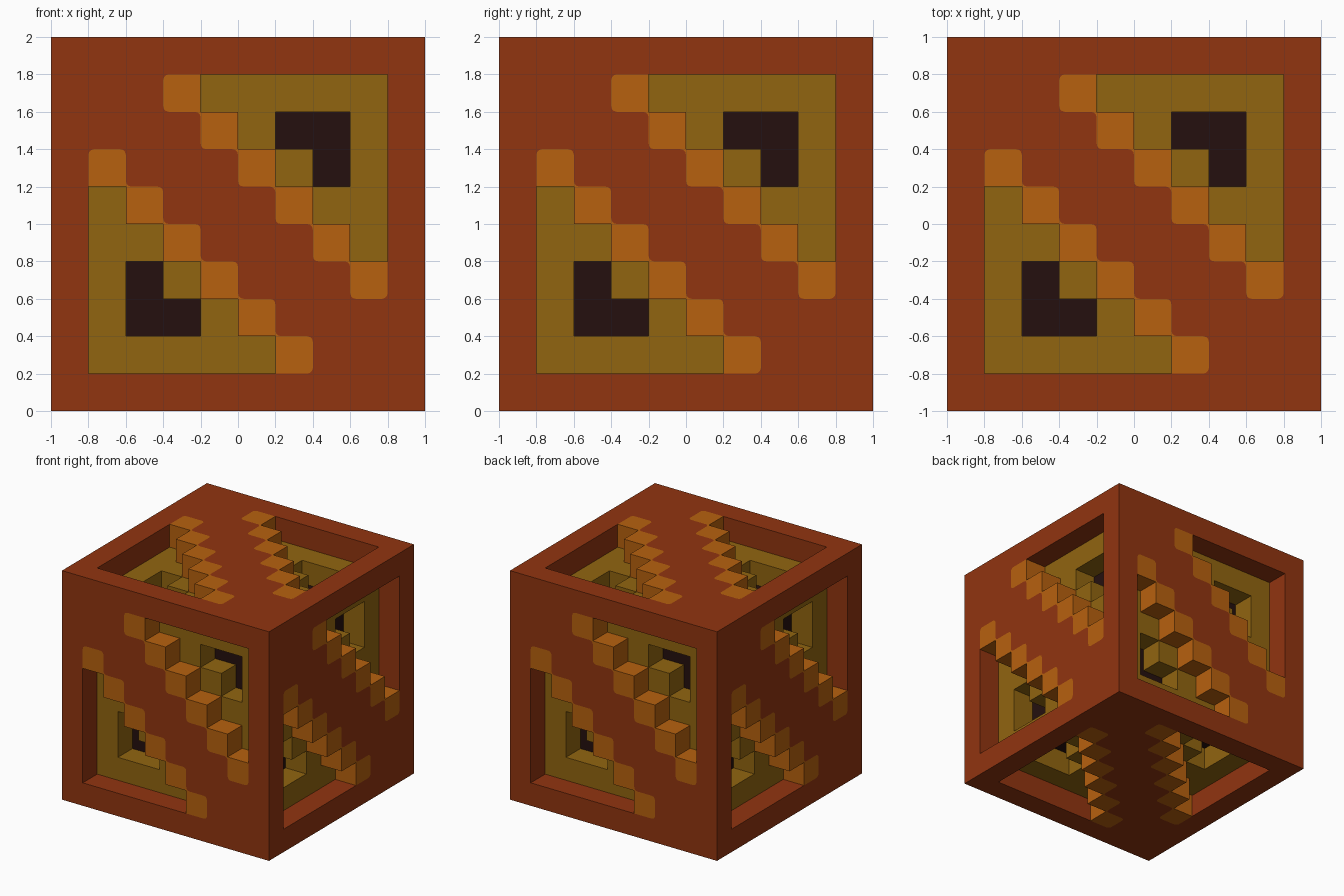
import bpy, bmesh, math
from mathutils import Matrix, Vector

if "Cube" in bpy.data.objects:
    bpy.data.objects.remove(bpy.data.objects["Cube"], do_unlink=True)

N, CELL = 10, 0.2            # each side is a 10 x 10 grid of cells
RADIUS, ARC_STEPS = 0.03, 3  # rounding of the painted corners

# part name: (material name, linear colour)
PARTS = {
    "frame": ("rust", (0.285, 0.035, 0.005)),
    "stepped_trim": ("orange", (0.475, 0.120, 0.0045)),
    "recess_panels": ("olive", (0.285, 0.130, 0.005)),
    "pit_floors": ("near black", (0.018, 0.005, 0.0045)),
}
DEPTH = {"frame": 0.0, "stepped_trim": 0.0, "recess_panels": CELL, "pit_floors": 2 * CELL}
meshes = {name: bmesh.new() for name in PARTS}


def part_at(i, j):
    """Part that shows in a cell of the side pattern."""
    if not (1 <= i <= 8 and 1 <= j <= 8):
        return "frame"
    if i + j > 9:                       # pattern repeats under a half turn
        i, j = 9 - i, 9 - j
    if i + j == 7:
        return "stepped_trim"
    if i + j > 7:
        return "frame"
    if (i, j) in ((2, 2), (3, 2), (2, 3)):
        return "pit_floors"
    return "recess_panels"


def add_face(part, points, normal, turn):
    """Points are (across, depth, up) on the front, then turned to a side."""
    bm = meshes[part]
    verts = [bm.verts.new(turn @ Vector((u, d - 1, v))) for u, d, v in points]
    face = bm.faces.new(verts)
    face.normal_update()
    if face.normal.dot(turn.to_3x3() @ Vector(normal)) < 0:
        face.normal_flip()


def add_cell(i, j, turn):
    part = part_at(i, j)
    depth = DEPTH[part]
    cu, cv = -1 + (i + 0.5) * CELL, -1 + (j + 0.5) * CELL
    h = CELL / 2
    outline = []
    # floor outline, rounded where trim and frame corners meet
    for su, sv in ((-1, -1), (1, -1), (1, 1), (-1, 1)):
        corner = (cu + su * h, depth, cv + sv * h)
        beside = {part_at(i + su, j), part_at(i, j + sv)}
        other = {"frame": "stepped_trim", "stepped_trim": "frame"}.get(part)
        if beside != {other}:
            outline.append(corner)
            continue
        start = math.atan2(sv, su) - math.pi / 4
        arc = []
        for k in range(ARC_STEPS + 1):
            a = start + k * math.pi / 2 / ARC_STEPS
            arc.append((cu + su * (h - RADIUS) + RADIUS * math.cos(a), depth,
                        cv + sv * (h - RADIUS) + RADIUS * math.sin(a)))
        outline += arc
        add_face(other, [corner] + arc[::-1], (0, -1, 0), turn)
    add_face(part, outline, (0, -1, 0), turn)
    # walls down to deeper neighbours
    for du, dv in ((1, 0), (-1, 0), (0, 1), (0, -1)):
        low = DEPTH[part_at(i + du, j + dv)]
        if low > depth:
            mu, mv = cu + du * h, cv + dv * h
            a, b = (mu - dv * h, mv - du * h), (mu + dv * h, mv + du * h)
            add_face(part, [(a[0], depth, a[1]), (b[0], depth, b[1]),
                            (b[0], low, b[1]), (a[0], low, a[1])], (du, 0, dv), turn)


# four upright sides, then top and bottom
lift = Matrix.Translation((0, 0, 1))
turns = [Matrix.Rotation(k * math.pi / 2, 4, "Z") for k in range(4)]
turns += [Matrix.Rotation(s * math.pi / 2, 4, "X") for s in (-1, 1)]
for turn in turns:
    for i in range(N):
        for j in range(N):
            add_cell(i, j, lift @ turn)

# one object for each part
for name, (colour_name, colour) in PARTS.items():
    mat = bpy.data.materials.new(colour_name)
    mat.use_nodes = True
    mat.diffuse_color = (*colour, 1)
    bsdf = next(n for n in mat.node_tree.nodes if n.type == "BSDF_PRINCIPLED")
    bsdf.inputs["Base Color"].default_value = (*colour, 1)
    bm = meshes[name]
    bmesh.ops.remove_doubles(bm, verts=bm.verts, dist=0.0005)
    mesh = bpy.data.meshes.new(name)
    bm.to_mesh(mesh)
    bm.free()
    mesh.materials.append(mat)
    bpy.context.collection.objects.link(bpy.data.objects.new(name, mesh))
